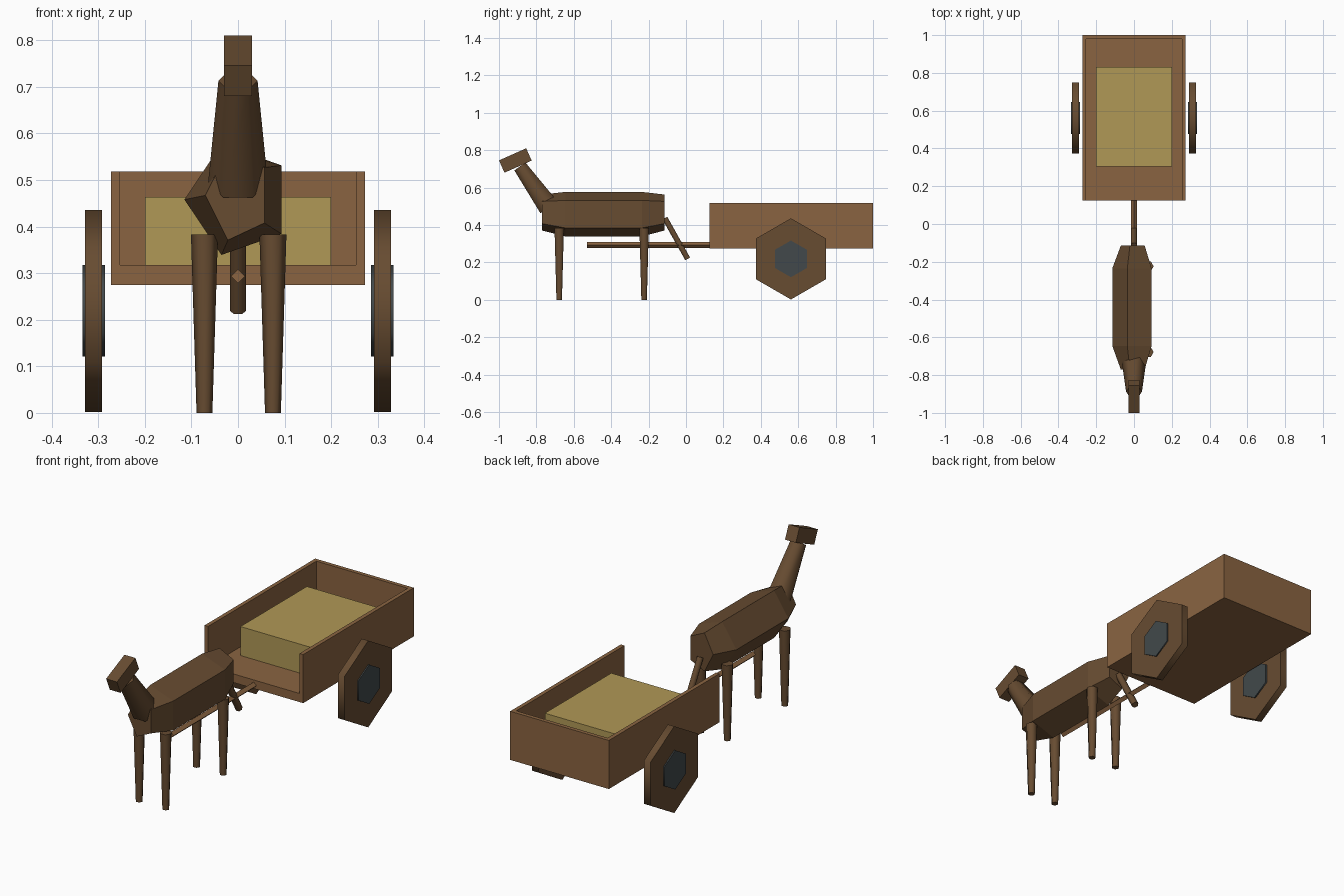
import bpy
import bmesh
from math import cos, sin, pi, radians
from mathutils import Vector, Matrix

old = bpy.data.objects.get("Cube")
if old:
    bpy.data.objects.remove(old, do_unlink=True)


def material(name, rgb):
    m = bpy.data.materials.new(name)
    m.use_nodes = True
    m.diffuse_color = (*rgb, 1)
    m.node_tree.nodes["Principled BSDF"].inputs["Base Color"].default_value = (*rgb, 1)
    return m


cart_wood = material("cart wood", (0.254, 0.127, 0.053))
dark_brown = material("dark brown", (0.136, 0.072, 0.031))
straw = material("straw", (0.434, 0.314, 0.093))
iron = material("iron", (0.054, 0.066, 0.070))


def finish(name, bm, mat, smooth=False):
    bmesh.ops.recalc_face_normals(bm, faces=bm.faces)
    mesh = bpy.data.meshes.new(name)
    bm.to_mesh(mesh)
    bm.free()
    mesh.materials.append(mat)
    ob = bpy.data.objects.new(name, mesh)
    bpy.context.collection.objects.link(ob)
    bpy.ops.object.select_all(action="DESELECT")
    ob.select_set(True)
    bpy.context.view_layer.objects.active = ob
    if smooth:
        bpy.ops.object.shade_smooth_by_angle(angle=radians(65))
    return ob


def box(name, low, high, mat, tilt=0):
    low, high = Vector(low), Vector(high)
    bm = bmesh.new()
    place = (Matrix.Translation((low + high) / 2) @ Matrix.Rotation(tilt, 4, "X")
             @ Matrix.Diagonal((*(high - low), 1)))
    bmesh.ops.create_cube(bm, size=1, matrix=place)
    return finish(name, bm, mat)


def loft(name, sections, sides, mat, axes, smooth=True):
    """Skin polygon sections, each given as (centre, radius along u, radius along v)."""
    u, v = axes
    bm = bmesh.new()
    rings = []
    for centre, ru, rv in sections:
        angles = [2 * pi * i / sides for i in range(sides)]
        rings.append([bm.verts.new(Vector(centre) + u * ru * cos(a) + v * rv * sin(a))
                      for a in angles])
    for a, b in zip(rings, rings[1:]):
        for i in range(sides):
            j = (i + 1) % sides
            bm.faces.new((a[i], a[j], b[j], b[i]))
    bm.faces.new(rings[0])
    bm.faces.new(rings[-1])
    return finish(name, bm, mat, smooth)


X, Y, Z = Vector((1, 0, 0)), Vector((0, 1, 0)), Vector((0, 0, 1))


def rod(name, start, end, r1, r2, sides, mat, smooth=True):
    along = (Vector(end) - Vector(start)).normalized()
    return loft(name, [(start, r1, r1), (end, r2, r2)], sides, mat,
                (X, along.cross(X)), smooth)


# Cart bed: a block hollowed from the top and open at the front
bed = box("cart_bed", (-0.273, 0.125, 0.275), (0.273, 1, 0.518), cart_wood)
cutter = box("bed_cutter", (-0.253, 0, 0.318), (0.253, 0.98, 0.7), cart_wood)
cutter.hide_render = True
bpy.context.view_layer.objects.active = bed
hollow = bed.modifiers.new("hollow", "BOOLEAN")
hollow.operation = "DIFFERENCE"
hollow.solver = "EXACT"
hollow.object = cutter
bpy.ops.object.modifier_apply(modifier="hollow")
bpy.data.objects.remove(cutter, do_unlink=True)

# Load and draw pole
box("straw_bale", (-0.2, 0.305, 0.317), (0.2, 0.83, 0.463), straw)
rod("draw_pole", (0, -0.53, 0.293), (0, 0.14, 0.293), 0.015, 0.015, 4, cart_wood, False)

# Six-sided wheels with iron hubs
for side, label in ((1, "left"), (-1, "right")):
    for part, radius, inner, outer, mat in (("wheel", 0.217, 0.292, 0.328, dark_brown),
                                            ("hub", 0.098, 0.285, 0.334, iron)):
        ends = [((side * x, 0.561, 0.219), radius, radius) for x in (inner, outer)]
        loft(f"{label}_{part}", ends, 6, mat, (Z, Y))

# Animal body: five-sided barrel narrowing at both ends
body_sections = [((0, y, 0.467 if end else 0.458),
                  0.07 if end else 0.115, 0.101 if end else 0.125)
                 for y, end in ((-0.77, 1), (-0.645, 0), (-0.235, 0), (-0.115, 1))]
loft("body", body_sections, 5, dark_brown, (-X, Z), False)

# Neck, head and tail
rod("neck", (0, -0.733, 0.495), (0, -0.888, 0.713), 0.064, 0.042, 6, dark_brown)
box("head", (-0.03, -0.992, 0.709), (0.03, -0.833, 0.781), dark_brown, radians(24))
rod("tail", (0, -0.113, 0.437), (0, 0.009, 0.219), 0.017, 0.017, 6, dark_brown)

# Tapered legs
for y, end in ((-0.678, "front"), (-0.224, "rear")):
    for x, label in ((0.075, "left"), (-0.072, "right")):
        rod(f"{end}_{label}_leg", (x, y, 0), (x, y, 0.383), 0.017, 0.029, 6, dark_brown)
